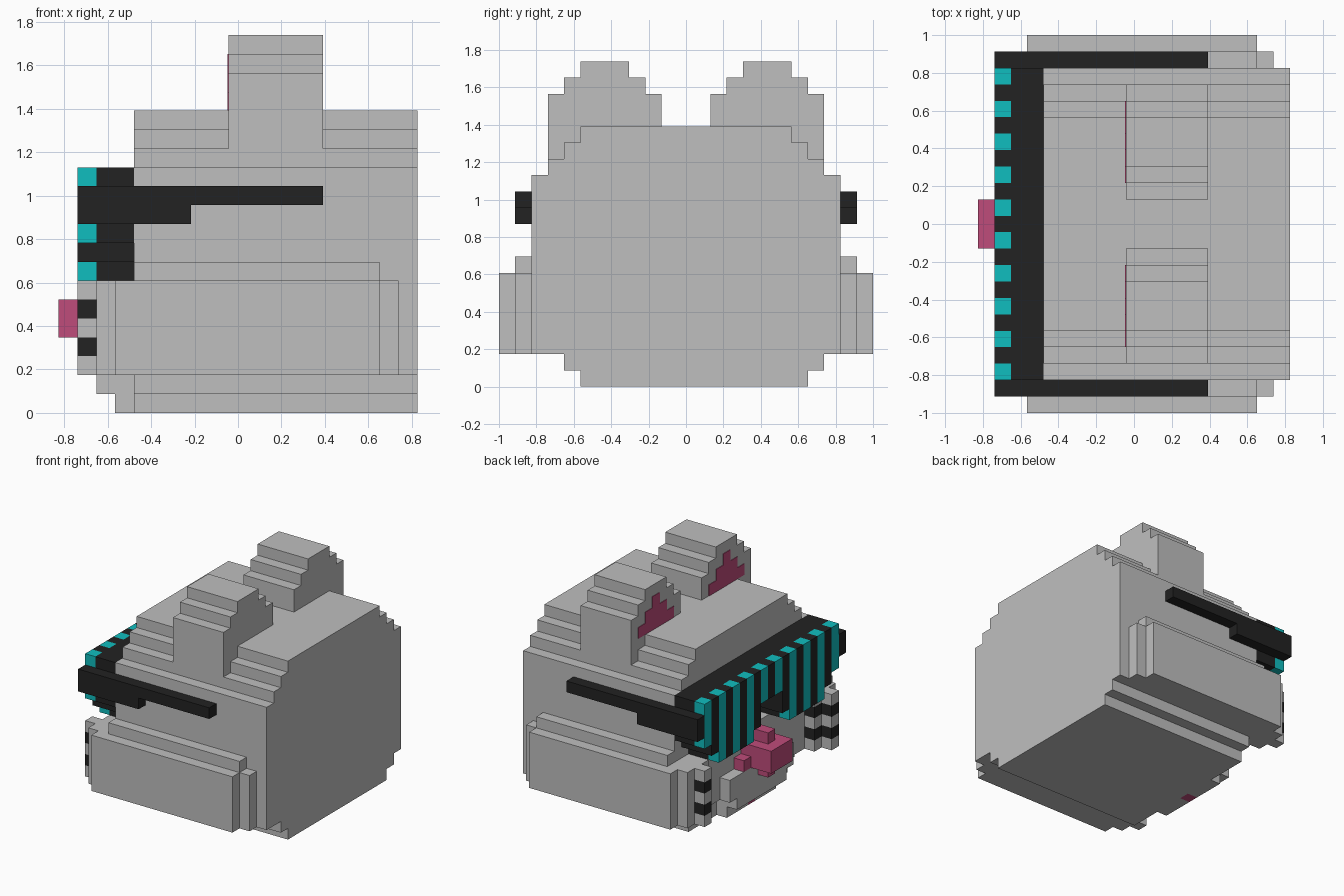
import bpy, bmesh

old = bpy.data.objects.get("Cube")
if old:
    bpy.data.objects.remove(old, do_unlink=True)

U = 2 / 23  # size of one block; parts are laid out in block units


def material(name, rgb):
    m = bpy.data.materials.new(name)
    m.use_nodes = True
    m.diffuse_color = (*rgb, 1)
    m.node_tree.nodes["Principled BSDF"].inputs["Base Color"].default_value = (*rgb, 1)
    return m


GREY = material("grey fur", (0.52, 0.52, 0.52))
BLACK = material("black", (0.016, 0.016, 0.016))
TEAL = material("teal", (0.005, 0.51, 0.52))
PINK = material("pink", (0.52, 0.072, 0.197))


def pos(i, j, k):
    return ((i - 9.5) * U, (j - 11.5) * U, k * U)


def finish(name, bm, mat):
    bmesh.ops.recalc_face_normals(bm, faces=bm.faces)
    me = bpy.data.meshes.new(name)
    bm.to_mesh(me)
    bm.free()
    me.materials.append(mat)
    ob = bpy.data.objects.new(name, me)
    bpy.context.collection.objects.link(ob)
    return ob


def blocks(name, mat, boxes):
    """One object from boxes given as (x0, x1, y0, y1, z0, z1)."""
    bm = bmesh.new()
    for x0, x1, y0, y1, z0, z1 in boxes:
        vs = bmesh.ops.create_cube(bm, size=1)["verts"]
        for v in vs:
            v.co = pos(x1 if v.co.x > 0 else x0, y1 if v.co.y > 0 else y0, z1 if v.co.z > 0 else z0)
    return finish(name, bm, mat)


def stepped(name, mat, x0, x1, rows):
    """Stepped y-z outline from rows (z0, z1, y0, y1), extruded along x."""
    left = [(y0, z) for z0, z1, y0, y1 in rows for z in (z0, z1)]
    right = [(y1, z) for z0, z1, y0, y1 in rows for z in (z0, z1)]
    bm = bmesh.new()
    face = bm.faces.new([bm.verts.new(pos(x0, y, z)) for y, z in left + right[::-1]])
    ext = bmesh.ops.extrude_face_region(bm, geom=[face])["geom"]
    for v in ext:
        if isinstance(v, bmesh.types.BMVert):
            v.co.x += (x1 - x0) * U
    return finish(name, bm, mat)


def mirror(boxes):
    return [(a, b, 23 - d, 23 - c, e, f) for a, b, c, d, e, f in boxes]


# Head
stepped("head", GREY, 4, 19, [(0, 1, 5, 19), (1, 2, 4, 20), (2, 13, 2, 21),
                              (13, 14, 3, 20), (14, 15, 4, 19), (15, 16, 5, 18)])

# Parts that come in pairs
ear_rows = [(14, 18, 3, 10), (18, 19, 4, 9), (19, 20, 5, 8)]
inner_ear = [(8.95, 9, 4 + n, 5 + n, 16, 16 + h) for n, h in enumerate((1, 2, 3, 2, 1))]
cheek = [(3, 17, 0, 1, 2, 7), (2, 18, 1, 2, 2, 7), (4, 17, 1, 2, 7, 8), (2, 3, 2, 3, 2, 7)]
whisker_cols = [(1, 2, 2, 3), (2, 3, 3, 4)]
whisker_black = [c + (z, z + 1) for c in whisker_cols for z in (3, 5)]
whisker_grey = [c + (z, z + 1) for c in whisker_cols for z in (2, 4, 6)]
arm = [(1, 14, 1, 2, 11, 12), (1, 7, 1, 2, 10, 11)]
for side in ("right", "left"):
    flip = mirror if side == "left" else list
    rows = [(a, b, 23 - d, 23 - c) if side == "left" else (a, b, c, d) for a, b, c, d in ear_rows]
    stepped(side + "_ear", GREY, 9, 14, rows)
    blocks(side + "_inner_ear", PINK, flip(inner_ear))
    blocks(side + "_cheek", GREY, flip(cheek))
    blocks(side + "_whisker_dark_bands", BLACK, flip(whisker_black))
    blocks(side + "_whisker_light_bands", GREY, flip(whisker_grey))
    blocks(side + "_glasses_arm", BLACK, flip(arm))

# Muzzle, mouth and nose
blocks("muzzle", GREY, [(3, 4, 2, 21, 2, 7), (2, 3, 7, 16, 2, 4), (2, 4, 8, 15, 1, 2),
                        (3, 4, 8, 11, 0, 1), (3, 4, 12, 15, 0, 1)])
blocks("mouth", PINK, [(3, 4, 11, 12, 0, 1)])
blocks("nose", PINK, [(0, 3, 10, 13, 4, 6), (1, 3, 11, 12, 6, 7),
                      (1, 2, 11, 12, 3, 4), (2, 3, 9, 14, 4, 5)])

# Glasses: one column per block of width, striped at the front
bottoms = {2: 9, 3: 8, 4: 7, 5: 7, 6: 7, 7: 7, 8: 7, 9: 8, 10: 10, 11: 10}
columns = [(j, bottoms[min(j, 22 - j)]) for j in range(2, 21)]
blocks("glasses_frame", BLACK, [(2, 4, j, j + 1, z, 13) for j, z in columns]
       + [(1, 2, j, j + 1, z, 13) for j, z in columns if j % 2])
blocks("glasses_stripes", TEAL, [(1, 2, j, j + 1, z, 13) for j, z in columns if j % 2 == 0])
